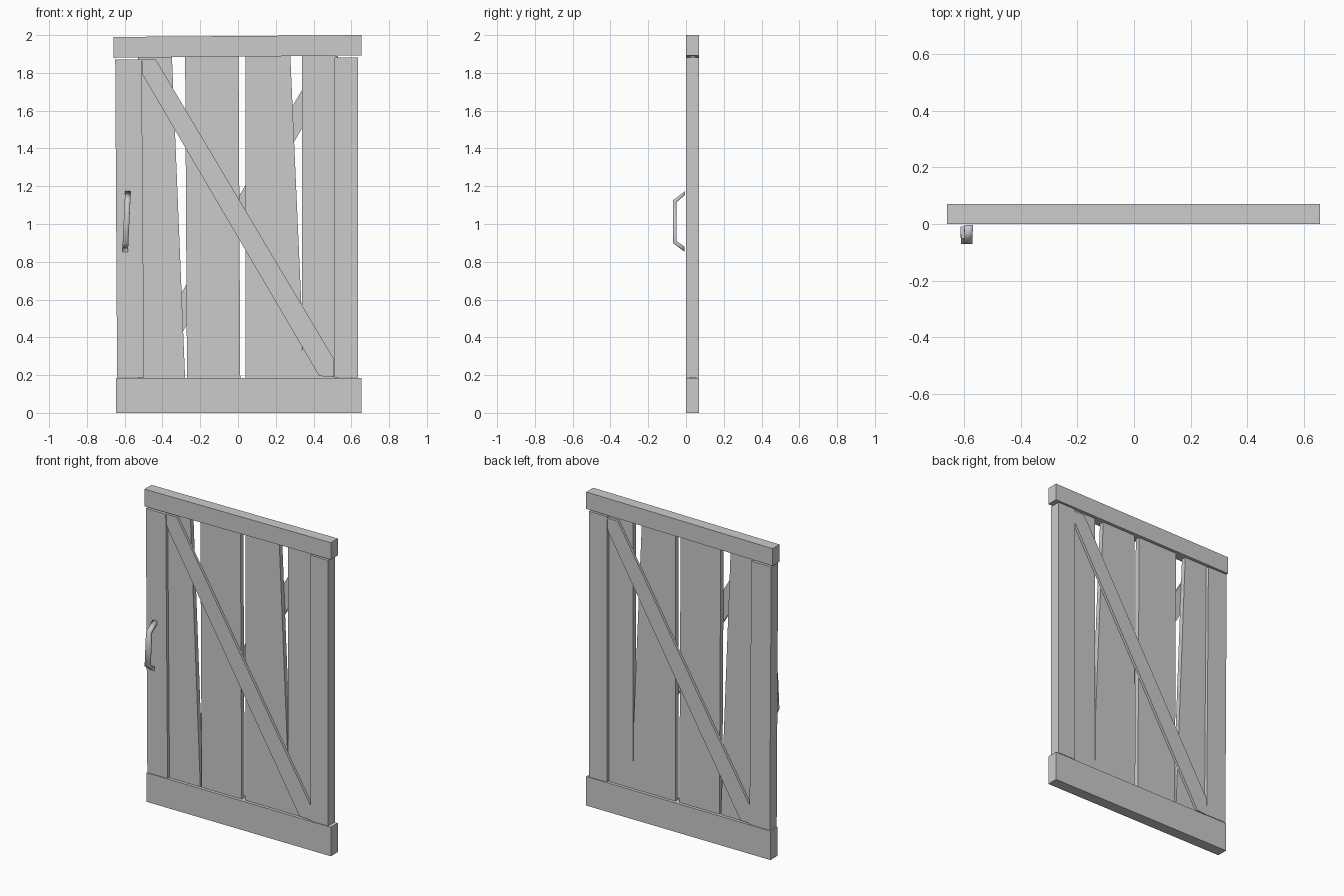
import bpy, bmesh

if "Cube" in bpy.data.objects:
    bpy.data.objects.remove(bpy.data.objects["Cube"])


def prism(name, pts, y0, y1):
    """Extrude an (x, z) outline from y0 to y1."""
    bm = bmesh.new()
    face = bm.faces.new([bm.verts.new((x, y0, z)) for x, z in pts])
    new = bmesh.ops.extrude_face_region(bm, geom=[face])["geom"]
    for v in new:
        if isinstance(v, bmesh.types.BMVert):
            v.co.y = y1
    return finish(name, bm)


def finish(name, bm):
    bmesh.ops.recalc_face_normals(bm, faces=bm.faces)
    mesh = bpy.data.meshes.new(name)
    bm.to_mesh(mesh)
    bm.free()
    ob = bpy.data.objects.new(name, mesh)
    bpy.context.collection.objects.link(ob)
    return ob


D = 0.07        # full thickness of the frame
INSET = 0.02    # planks sit back from both frame faces
LIP = 0.004     # braces sit just under the frame face

# Frame rails and stiles
prism("bottom_rail", [(-.645, 0), (.655, 0), (.655, .185), (-.645, .185)], 0, D)
prism("top_rail", [(-.66, 1.88), (.655, 1.892), (.655, 2), (-.66, 1.99)], 0, D)
prism("left_stile", [(-.64, .188), (-.497, .188), (-.51, 1.87), (-.65, 1.87)], 0, D)
prism("right_stile", [(.51, .188), (.635, .188), (.635, 1.882), (.51, 1.882)], 0, D)

# Uneven infill planks
planks = [
    [(-.53, .18), (-.28, .18), (-.35, 1.89), (-.53, 1.89)],
    [(-.27, .18), (.012, .18), (.003, 1.89), (-.28, 1.89)],
    [(.04, .18), (.339, .18), (.335, .58), (.277, 1.89), (.04, 1.89)],
    [(.34, .18), (.53, .18), (.53, 1.89), (.34, 1.89)],
]
for i, pts in enumerate(planks):
    prism(f"plank_{i + 1}", pts, INSET, D - INSET)

# Diagonal braces: front, and the mirrored one on the back
brace = [(-.51, 1.87), (-.505, 1.79), (.43, .195), (.508, .19), (.508, .285), (-.435, 1.87)]
prism("front_brace", brace, LIP, INSET)
prism("back_brace", [(-x, z) for x, z in brace], D - INSET, D - LIP)

# Pull handle: bent flat bar, slightly tilted
outer = [(-.004, 1.175), (-.07, 1.125), (-.07, .90), (-.008, .853)]
inner = [(-.004, 1.155), (-.05, 1.115), (-.05, .91), (-.008, .88)]
bm = bmesh.new()
rings = []
for (yo, zo), (yi, zi) in zip(outer, inner):
    x = -.59 + (zo - 1.015) * .045
    rings.append([bm.verts.new(c) for c in (
        (x - .015, yo, zo), (x + .015, yo, zo), (x + .015, yi, zi), (x - .015, yi, zi))])
for a, b in zip(rings, rings[1:]):
    for k in range(4):
        n = (k + 1) % 4
        bm.faces.new((a[k], a[n], b[n], b[k]))
bm.faces.new(rings[0])
bm.faces.new(rings[-1])
handle = finish("handle", bm)
handle.data.polygons.foreach_set("use_smooth", [True] * len(handle.data.polygons))
